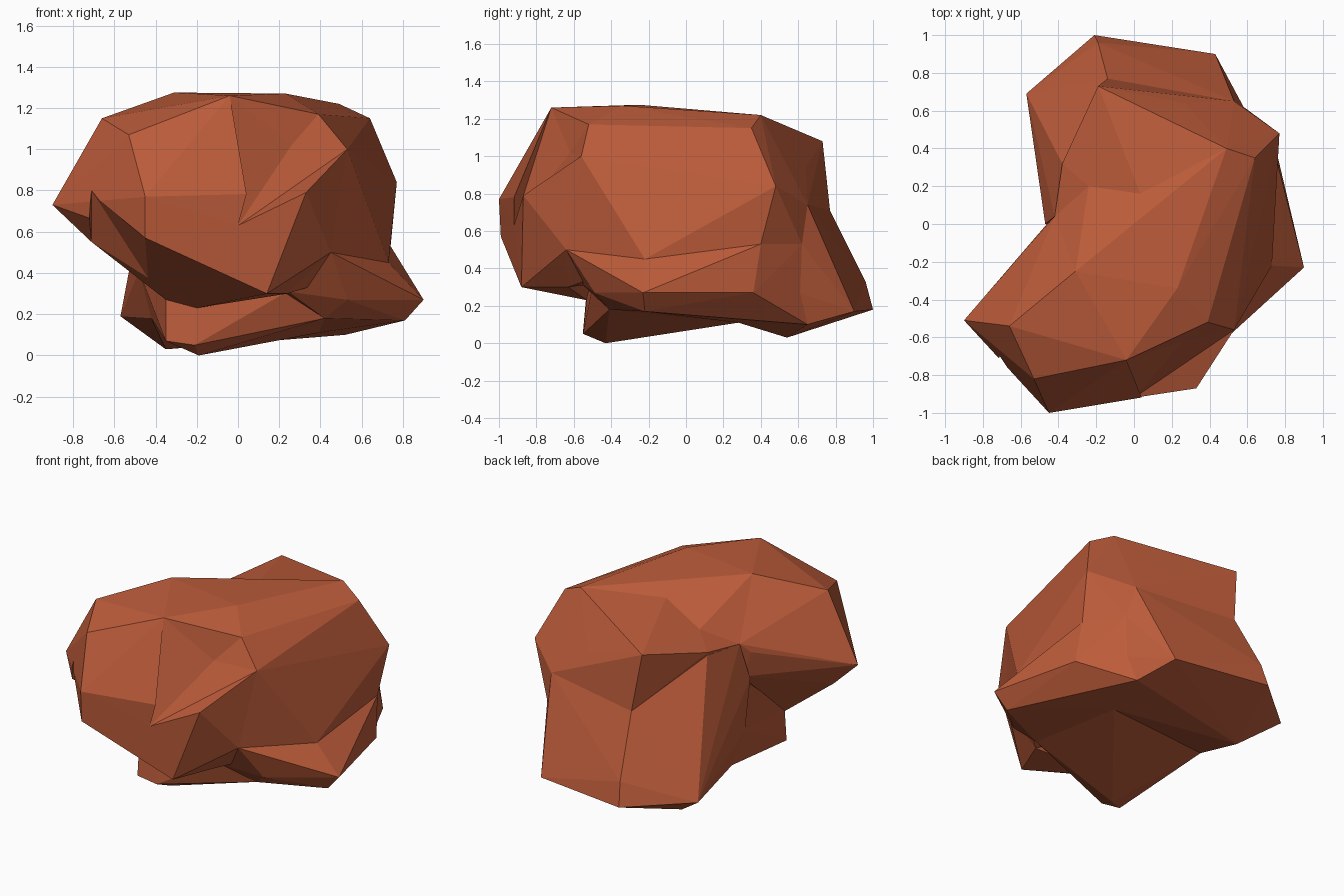
import bpy, bmesh, math

if "Cube" in bpy.data.objects:
    bpy.data.objects.remove(bpy.data.objects["Cube"])

# One flat clay-red colour
clay = bpy.data.materials.new("clay_red")
clay.diffuse_color = (0.50, 0.105, 0.042, 1)
clay.use_nodes = True
clay.node_tree.nodes["Principled BSDF"].inputs["Base Color"].default_value = clay.diffuse_color


def chunk(name, points):
    """Faceted stone chunk: convex hull around its corner points."""
    bm = bmesh.new()
    for p in points:
        bm.verts.new(p)
    bmesh.ops.convex_hull(bm, input=bm.verts)
    bmesh.ops.delete(bm, geom=[v for v in bm.verts if not v.link_faces], context='VERTS')
    bmesh.ops.recalc_face_normals(bm, faces=bm.faces)
    me = bpy.data.meshes.new(name)
    bm.to_mesh(me)
    bm.free()
    me.materials.append(clay)
    ob = bpy.data.objects.new(name, me)
    bpy.context.collection.objects.link(ob)
    return ob


# Corners shared between chunks
brow = [(-.31, -.25, 1.275), (.23, -.34, 1.27), (.39, -.52, 1.17), (.53, -.56, 1.0)]
hip = [(.45, -.64, .50), (.73, -.22, .45)]
waist = [(-.42, .04, .95), (-.47, .0, .72), (-.48, .07, .41)]
ridge = [(-.14, .77, .71), (.53, .65, .74), (.58, .62, .53)]
shoulder = [(.49, .40, 1.22), (.64, .35, 1.15), (.77, .48, .84), (.74, .40, .53)]
dip = [(-.24, .20, 1.06)]
toe = [(.42, -.41, .18), (.39, .28, .11), (-.30, .2, .4)]
crown, cheek, chin = (-.04, -.72, 1.26), (.33, -.87, .79), (0, -.92, .63)
jaw, lip, throat = (-.71, -.70, .80), (-.45, -.99, .57), (-.71, -.53, .55)

# Overhanging front lobe
front = chunk("front_lobe", brow + hip[:1] + waist[:1] + [
    crown, cheek, chin, jaw, lip, throat, (-.47, -.01, .89), (-.42, 0, .72),
    (-.53, -.82, 1.07), (-.66, -.54, 1.15), (-.90, -.51, .73), (-.45, -1.0, .77),
    (.14, -.88, .30), (.24, -.63, .30), (-.35, -.53, .27), (-.20, -.53, .23)])

# Central mass, in front of and behind the dip in the top
core = chunk("upper_core", brow + hip + waist[:1] + shoulder + dip + toe[2:] + [
    (.24, -.63, .30)])
rear = chunk("rear_shoulder", brow[1:2] + hip[1:] + waist[:1] + ridge + shoulder
             + dip + toe[2:] + [(-.38, .32, .99), (-.19, .73, 1.08), (.27, .64, .94)])

# Back column reaching the ground
back = chunk("back_column", ridge + waist + toe[1:2] + [
    (-.21, 1.0, .18), (-.19, .96, .33), (.43, .90, .17), (-.57, .69, .19),
    (.57, .60, .27), (.52, .65, .10), (-.35, .54, .03),
    (-.38, .32, .97), (-.42, .12, .18)])

# Foot under the front lobe
foot = chunk("front_foot", toe[:2] + waist[2:] + [
    (-.35, -.53, .29), (-.20, -.53, .25), (-.35, -.55, .07), (-.21, -.55, .05),
    (-.19, -.43, 0), (-.42, .12, .18), (.24, -.50, .31), (-.42, .02, .72)])

# Pointed flange on the right side
flange = chunk("side_flange", toe + hip + ridge[2:] + [
    (.53, -.49, .27), (.81, -.22, .17), (.90, -.23, .27), (.74, .40, .53),
    (.76, .36, .27), (.57, .60, .27), (.52, .65, .10), (.24, -.55, .31)])

# Cutters: hollow beside the front crown, undercut below the left jaw
hollow = chunk("hollow_cutter", [crown, chin, cheek, brow[2], brow[3],
                                 (.26, -.62, 1.02), (.55, -1.25, 1.3)])
undercut = chunk("undercut_cutter", [jaw, lip, throat, (-.40, -.60, .32),
                                     (-.78, -1.05, .45)])
cutters = [hollow, undercut]

# Fuse the chunks into a single boulder, then carve it
parts = [front, rear, back, foot, flange] + cutters
for p in parts:
    m = core.modifiers.new("fuse", 'BOOLEAN')
    m.operation = 'DIFFERENCE' if p in cutters else 'UNION'
    m.solver, m.object = 'EXACT', p
dg = bpy.context.evaluated_depsgraph_get()
dg.update()
mesh = bpy.data.meshes.new_from_object(core.evaluated_get(dg))
core.modifiers.clear()
core.data = mesh
core.name = "boulder"
for p in parts:
    bpy.data.objects.remove(p)

# Single material, flat facets
mesh.materials.clear()
mesh.materials.append(clay)
for f in mesh.polygons:
    f.material_index = 0
    f.use_smooth = False
